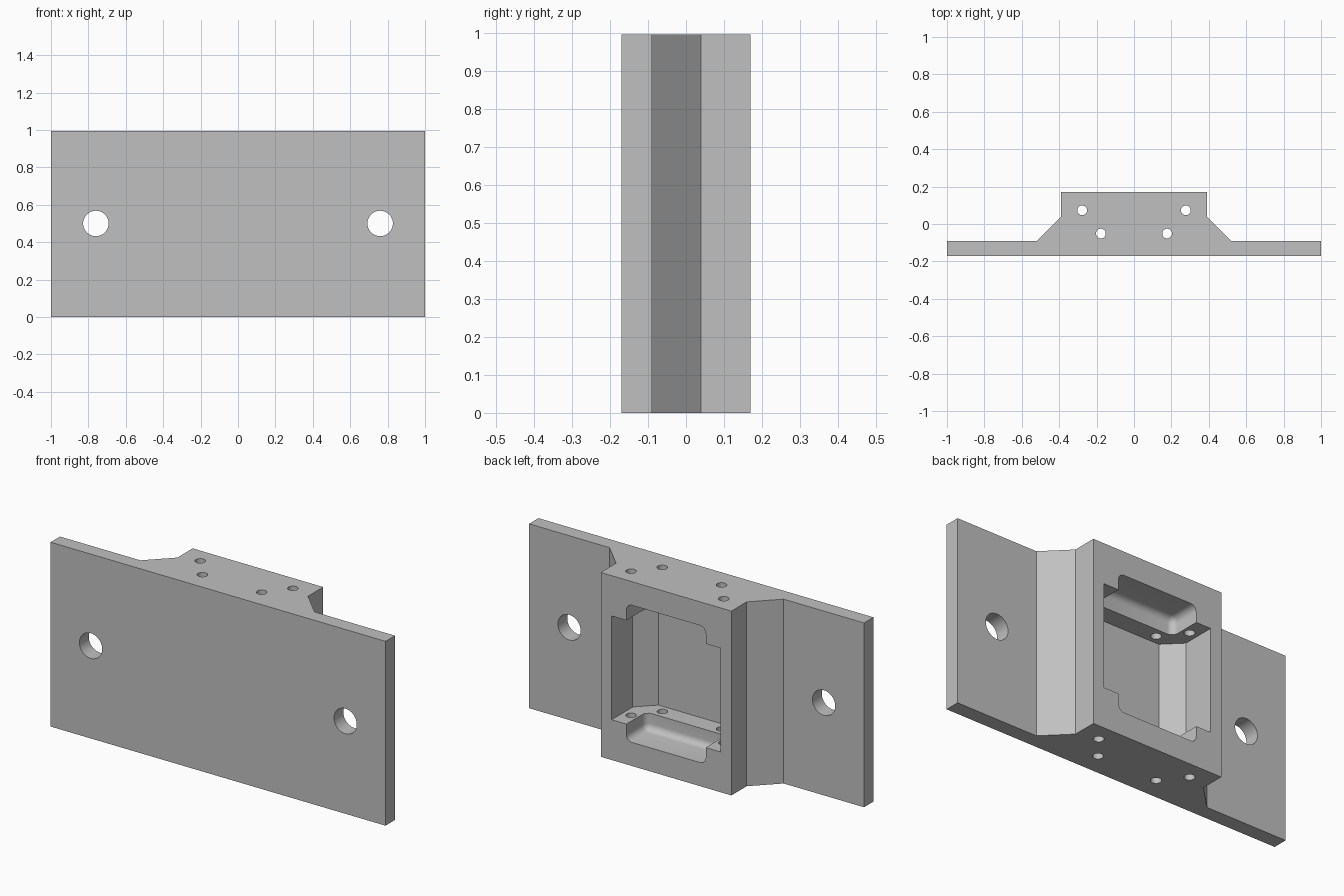
import bpy, bmesh
from math import radians

if "Cube" in bpy.data.objects:
    bpy.data.objects.remove(bpy.data.objects["Cube"])

HEIGHT = 0.995
MID = HEIGHT / 2

grey = bpy.data.materials.new("plain grey")
grey.use_nodes = True
colour = (0.53, 0.53, 0.53, 1)
grey.diffuse_color = colour
grey.node_tree.nodes["Principled BSDF"].inputs["Base Color"].default_value = colour


def prism(name, half, z0, z1, round_edges=0):
    """Extrude an outline mirrored in x, with optional rounded edges."""
    outline = half + [(-x, y) for x, y in reversed(half)]
    bm = bmesh.new()
    face = bm.faces.new([bm.verts.new((x, y, z0)) for x, y in outline])
    top = bmesh.ops.extrude_face_region(bm, geom=[face])["geom"]
    bmesh.ops.translate(bm, vec=(0, 0, z1 - z0),
                        verts=[v for v in top if isinstance(v, bmesh.types.BMVert)])
    bmesh.ops.recalc_face_normals(bm, faces=bm.faces)
    if round_edges:
        bmesh.ops.bevel(bm, geom=bm.edges[:], offset=round_edges, segments=6,
                        profile=0.5, affect='EDGES')
    mesh = bpy.data.meshes.new(name)
    bm.to_mesh(mesh)
    bm.free()
    mesh.materials.append(grey)
    ob = bpy.data.objects.new(name, mesh)
    bpy.context.collection.objects.link(ob)
    return ob


def drill(name, radius, length, location, rotation=(0, 0, 0)):
    bpy.ops.mesh.primitive_cylinder_add(vertices=48, radius=radius, depth=length,
                                        location=location, rotation=rotation)
    ob = bpy.context.object
    ob.name = name
    ob.data.materials.append(grey)
    return ob


def cut(body, cutter):
    bpy.context.view_layer.objects.active = body
    mod = body.modifiers.new("cut", 'BOOLEAN')
    mod.operation = 'DIFFERENCE'
    mod.solver = 'EXACT'
    mod.object = cutter
    bpy.ops.object.modifier_apply(modifier=mod.name)
    bpy.data.objects.remove(cutter)


# Flanged plate with raised block
body = prism("mounting_bracket",
             [(1, -0.17), (1, -0.09), (0.52, -0.09), (0.39, 0.04), (0.39, 0.17)],
             0, HEIGHT)

# Main pocket with angled inner corners
cut(body, prism("pocket_cutter",
                [(0.235, -0.1), (0.325, -0.01), (0.325, 0.3)],
                MID - 0.28, MID + 0.28))

# Shallower, taller recess with filleted edges
cut(body, prism("recess_cutter", [(0.237, 0.0), (0.237, 0.3)],
                MID - 0.37, MID + 0.37, 0.035))

# Mounting holes and vertical screw holes
for side in (-1, 1):
    cut(body, drill("mounting_hole", 0.068, 0.6, (side * 0.76, -0.13, 0.5),
                    (radians(90), 0, 0)))
    for x, y in ((0.277, 0.073), (0.177, -0.051)):
        cut(body, drill("screw_hole", 0.026, 1.4, (side * x, y, MID)))

# Smooth curved walls, keep machined edges sharp
bpy.ops.object.select_all(action='DESELECT')
body.select_set(True)
bpy.context.view_layer.objects.active = body
bpy.ops.object.shade_smooth_by_angle(angle=radians(30))
